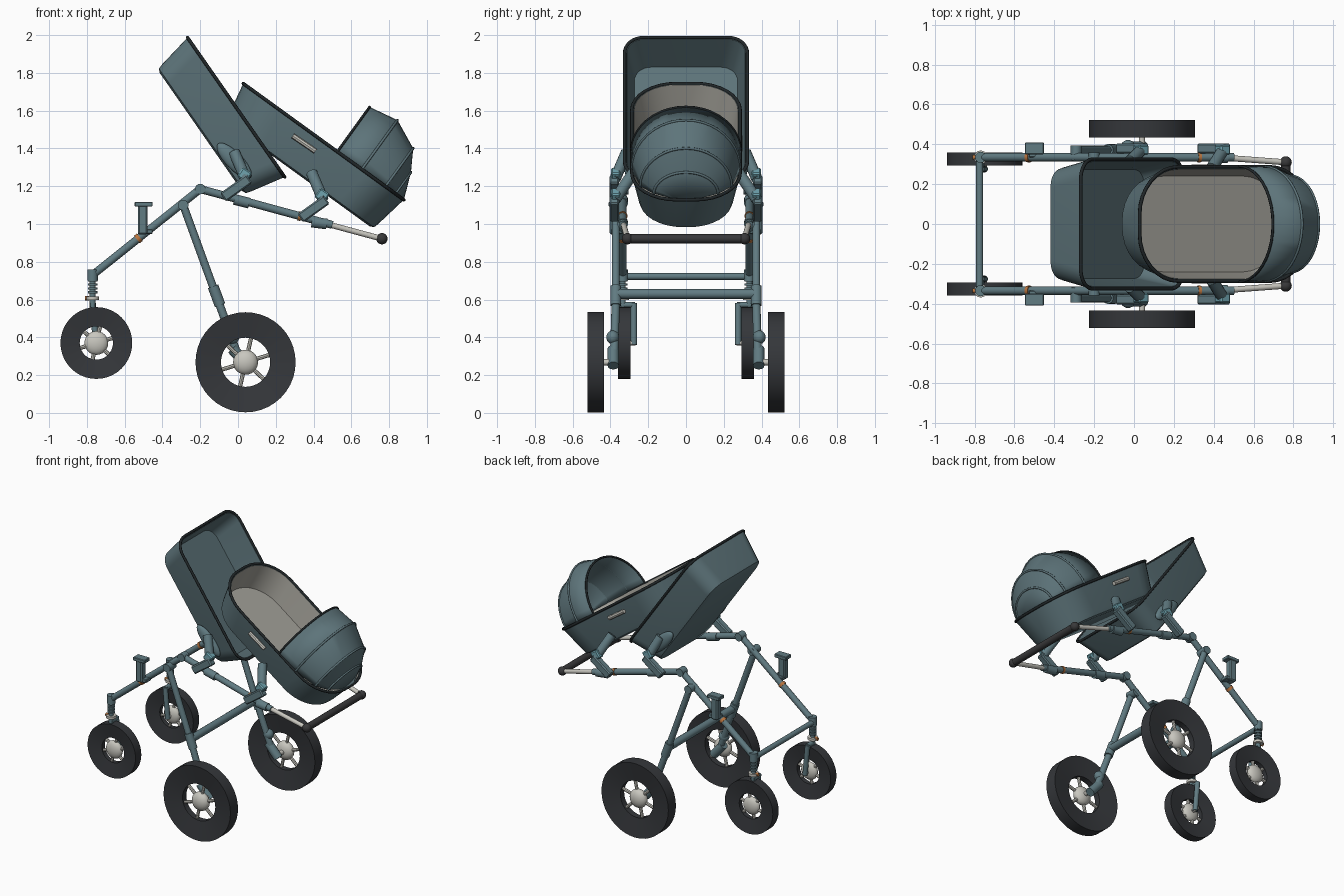
import bpy, bmesh
from math import sin, cos, pi, tau
from mathutils import Vector

cube = bpy.data.objects.get("Cube")
if cube:
    bpy.data.objects.remove(cube, do_unlink=True)


def material(name, r, g, b):
    mat = bpy.data.materials.new(name)
    mat.use_nodes = True
    mat.diffuse_color = (r, g, b, 1)
    shader = next(n for n in mat.node_tree.nodes if n.type == "BSDF_PRINCIPLED")
    shader.inputs["Base Color"].default_value = (r, g, b, 1)
    return mat


fabric = material("teal fabric", .11, .175, .195)
frame = material("teal frame", .12, .2, .225)
clip = material("light teal clip", .16, .37, .43)
lining = material("beige lining", .38, .37, .33)
metal = material("pale metal", .58, .57, .52)
rubber = material("dark rubber", .035, .038, .043)
grip = material("grip black", .04, .04, .042)
piping = material("dark piping", .015, .02, .022)
orange = material("orange ring", .5, .18, .05)


def finish(name, bm, *mats, smooth=True):
    bmesh.ops.recalc_face_normals(bm, faces=bm.faces)
    mesh = bpy.data.meshes.new(name)
    bm.to_mesh(mesh)
    bm.free()
    for mat in mats:
        mesh.materials.append(mat)
    obj = bpy.data.objects.new(name, mesh)
    bpy.context.collection.objects.link(obj)
    if smooth:
        bpy.ops.object.select_all(action="DESELECT")
        obj.select_set(True)
        bpy.context.view_layer.objects.active = obj
        bpy.ops.object.shade_smooth_by_angle(angle=.55)
    return obj


def rod(name, start, end, radius, mat, end_radius=None, sides=16):
    start, end = Vector(start), Vector(end)
    axis = end - start
    bm = bmesh.new()
    bmesh.ops.create_cone(bm, cap_ends=True, segments=sides, radius1=radius,
                          radius2=end_radius or radius, depth=axis.length)
    obj = finish(name, bm, mat)
    obj.location = (start + end) / 2
    obj.rotation_euler = axis.to_track_quat("Z", "Y").to_euler()
    return obj


def ball(name, center, scale, mat, tilt=0):
    bm = bmesh.new()
    bmesh.ops.create_uvsphere(bm, u_segments=20, v_segments=12, radius=1)
    bmesh.ops.scale(bm, vec=scale, verts=bm.verts)
    obj = finish(name, bm, mat)
    obj.location, obj.rotation_euler = center, (0, tilt, 0)


def box(name, center, size, mat, tilt=0):
    bm = bmesh.new()
    bmesh.ops.create_cube(bm, size=1)
    bmesh.ops.scale(bm, vec=size, verts=bm.verts)
    bmesh.ops.bevel(bm, geom=bm.edges[:], offset=min(size) * .15, segments=1, affect="EDGES")
    obj = finish(name, bm, mat, smooth=False)
    obj.location, obj.rotation_euler = center, (0, tilt, 0)


def cord(name, points, radius, mat, place, cyclic=False):
    curve = bpy.data.curves.new(name, "CURVE")
    curve.dimensions = "3D"
    curve.bevel_depth, curve.bevel_resolution = radius, 2
    spline = curve.splines.new("POLY")
    spline.points.add(len(points) - 1)
    for target, point in zip(spline.points, points):
        target.co = (*point, 1)
    spline.use_cyclic_u = cyclic
    curve.materials.append(mat)
    obj = bpy.data.objects.new(name, curve)
    bpy.context.collection.objects.link(obj)
    obj.location, obj.rotation_euler = place


def loft(bm, rings, closed=True, inside_from=99):
    loops = [[bm.verts.new(p) for p in ring] for ring in rings]
    count = len(loops[0])
    for level, (low, high) in enumerate(zip(loops, loops[1:])):
        for i in range(count if closed else count - 1):
            j = (i + 1) % count
            face = bm.faces.new((low[i], low[j], high[j], high[i]))
            face.material_index = int(level >= inside_from)
    return loops


def rounded(half_length, half_width, radius, height):
    ring = []
    for corner, (sx, sy) in enumerate(((1, 1), (-1, 1), (-1, -1), (1, -1))):
        for step in range(9):
            a = (corner + step / 8) * pi / 2
            ring.append((sx * (half_length - radius) + radius * cos(a),
                         sy * (half_width - radius) + radius * sin(a), height))
    return ring


def tub(name, place, length, width, radius, taper, depth, floor, inner):
    wall = .012
    rings = [rounded(length - taper - .03, width - taper - .03, radius - .03, -depth),
             rounded(length - taper - .008, width - taper - .008, radius - .01, -depth + .01),
             rounded(length - taper, width - taper, radius, -depth + .035),
             rounded(length, width, radius, 0),
             rounded(length - wall, width - wall, radius - wall, 0),
             rounded(length - taper - wall, width - taper - wall, radius - wall, -floor)]
    bm = bmesh.new()
    loops = loft(bm, rings, inside_from=4)
    bm.faces.new(loops[0])
    bm.faces.new(loops[-1]).material_index = 1
    obj = finish(name, bm, fabric, inner)
    obj.location, obj.rotation_euler = place
    cord(name + "_rim", rings[3], .009, piping, place, cyclic=True)


# Upright seat tub and reclined bassinet tub
seat_place = ((-.01, 0, 1.618), (0, .962, 0))
cot_place = ((.453, 0, 1.436), (0, .627, 0))
tub("seat_tub", seat_place, .45, .325, .1, .04, .228, .2, fabric)
tub("bassinet_tub", cot_place, .525, .287, .24, .035, .22, .18, lining)

# Folding hood made of arched hoops
arches = []
for along, half, height in ((.09, .29, .292), (.25, .287, .322), (.405, .243, .25),
                            (.47, .17, .14), (.523, .05, .006)):
    arches.append([(along, half * cos(pi * k / 20), height * sin(pi * k / 20))
                   for k in range(21)])
bm = bmesh.new()
loft(bm, arches, closed=False)
hood = finish("hood", bm, fabric)
hood.location, hood.rotation_euler = cot_place
shell = hood.modifiers.new("thickness", "SOLIDIFY")
shell.thickness = .006
for number, arch in enumerate(arches[:4]):
    cord(f"hood_hoop_{number}", arch, .007, piping if number == 0 else fabric, cot_place)


def wheel(name, center, radius, half, hole, hub):
    bm = bmesh.new()
    section = ((radius, -half), (radius, half), (hole, half * .5), (hole, -half * .5))
    rings = [[(r * cos(tau * k / 40), y, r * sin(tau * k / 40)) for k in range(40)]
             for r, y in section]
    loft(bm, rings + rings[:1])
    bmesh.ops.remove_doubles(bm, verts=bm.verts, dist=1e-5)
    tyre = finish(name + "_tyre", bm, rubber)
    tyre.location = center
    ball(name + "_hub", center, (hub, half * .95, hub), metal)
    for k in range(6):
        a = tau * k / 6 + .3
        direction = Vector((cos(a), 0, sin(a)))
        rod(f"{name}_spoke_{k}", Vector(center) + direction * hub * .7,
            Vector(center) + direction * (hole + .01), .011, metal, sides=8)


for side, s in (("left", 1), ("right", -1)):
    def at(x, y, z):
        return (x, s * y, z)

    # Wheels
    wheel(side + "_front_wheel", at(-.75, .327, .37), .19, .033, .088, .063)
    wheel(side + "_rear_wheel", at(.04, .478, .268), .265, .043, .13, .066)

    # Front tube, handle tube and their hinges
    rod(side + "_front_tube", at(-.2, .335, 1.185), at(-.77, .335, .73), .021, frame)
    rod(side + "_handle_tube", at(-.2, .335, 1.185), at(.5, .335, .995), .021, frame)
    rod(side + "_handle_extension", at(.49, .33, .995), at(.76, .31, .922), .015, metal)
    ball(side + "_handle_end", at(.762, .31, .922), (.03, .03, .03), grip)
    rod(side + "_upper_hinge", at(-.2, .305, 1.185), at(-.2, .36, 1.185), .028, frame)
    rod(side + "_leg_hinge", at(-.29, .32, 1.1), at(-.29, .395, 1.1), .028, frame)
    rod(side + "_front_ring", at(-.52, .335, .93), at(-.535, .335, .918), .025, orange)
    rod(side + "_handle_ring", at(.32, .335, 1.044), at(.335, .335, 1.04), .025, orange)

    # Rear leg, sleeve, suspension joint and axle
    rod(side + "_rear_leg", at(-.29, .372, 1.1), at(-.115, .372, .62), .021, frame)
    rod(side + "_leg_sleeve", at(-.132, .372, .67), at(-.095, .372, .57), .029, frame)
    rod(side + "_lower_leg", at(-.1, .372, .58), at(-.01, .38, .33), .022, frame)
    ball(side + "_suspension_joint", at(-.03, .388, .4), (.036, .034, .036), frame)
    rod(side + "_axle_arm", at(-.03, .385, .34), at(.05, .385, .25), .03, frame)
    rod(side + "_axle", at(.04, .37, .268), at(.04, .47, .268), .016, metal)

    # Front swivel with spring and single fork blade
    rod(side + "_swivel_head", at(-.77, .335, .7), at(-.77, .335, .76), .028, frame)
    rod(side + "_swivel_post", at(-.77, .335, .56), at(-.77, .335, .72), .016, frame)
    for k in range(4):
        z = .632 + k * .021
        rod(f"{side}_spring_{k}", at(-.77, .335, z), at(-.77, .335, z + .012), .025, frame)
    rod(side + "_swivel_washer", at(-.77, .335, .597), at(-.77, .335, .615), .034, metal)
    rod(side + "_swivel_ring", at(-.79, .335, .608), at(-.81, .335, .608), .012, orange)
    rod(side + "_fork_bridge", at(-.77, .345, .572), at(-.77, .27, .572), .016, frame)
    rod(side + "_fork_blade", at(-.77, .276, .58), at(-.75, .276, .36), .017, frame)
    rod(side + "_front_axle", at(-.75, .268, .37), at(-.75, .33, .37), .013, metal)

    # Spare mounting post on the front tube
    box(side + "_mount_post", at(-.505, .38, 1.03), (.05, .05, .17), frame)
    box(side + "_mount_cap", at(-.5, .38, 1.105), (.095, .06, .025), frame)
    box(side + "_mount_foot", at(-.49, .365, .96), (.075, .06, .025), frame)

    # Seat and bassinet adapters
    for part, x, z, y in (("seat", 0, 1.19, .325), ("bassinet", .41, 1.08, .29)):
        box(f"{side}_{part}_bracket", at(x - .01, .38, z), (.17, .05, .055), frame, -.62)
        box(f"{side}_{part}_clip", at(x + .035, .372, z + .07), (.06, .05, .06), clip, .6)
        rod(f"{side}_{part}_arm", at(x + .04, .375, z + .05), at(x - .02, y - .01, z + .19),
            .03, frame)
        rod(f"{side}_{part}_clamp", at(x - .02, .335, z - .06 if part == "seat" else z - .07),
            at(x + .06, .335, z - .08), .028, frame)
    ball(side + "_seat_side_pad", at(-.02, .305, 1.335), (.125, .025, .045), frame, .8)
    rod(side + "_side_handle", at(.29, .285, 1.467), at(.41, .285, 1.385), .014, metal, sides=8)

# Cross bars and push bar
rod("front_cross_bar", (-.775, -.335, .722), (-.775, .335, .722), .018, frame)
rod("rear_cross_bar", (-.115, -.372, .63), (-.115, .372, .63), .026, frame)
rod("push_bar", (.762, -.31, .922), (.762, .31, .922), .024, grip)
